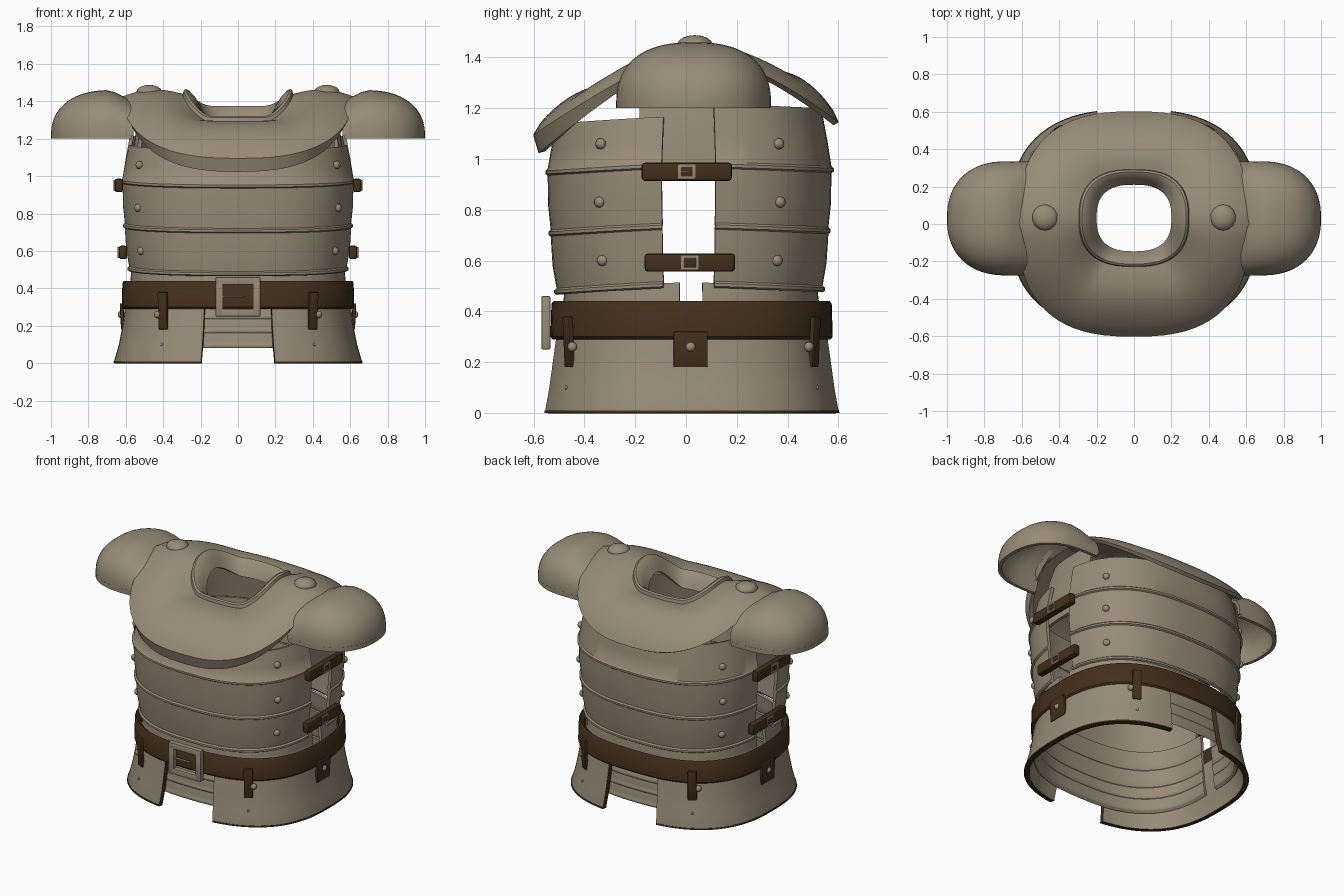
import bpy, bmesh, math
from mathutils import Matrix, Vector

cube = bpy.data.objects.get("Cube")
if cube:
    bpy.data.objects.remove(cube, do_unlink=True)

N = 2.6  # roundness of every body section


def material(name, color):
    m = bpy.data.materials.new(name)
    m.use_nodes = True
    m.diffuse_color = (*color, 1)
    m.node_tree.nodes["Principled BSDF"].inputs["Base Color"].default_value = (*color, 1)
    return m


METAL = material("dull tan metal", (0.315, 0.262, 0.186))
LEATHER = material("dark brown leather", (0.056, 0.029, 0.0115))


def spow(v, p):
    return math.copysign(abs(v) ** p, v)


def ring(t, a, b, cy):
    return a * spow(math.cos(t), 2 / N), cy + b * spow(math.sin(t), 2 / N)


def frame(t, z, a, b, cy, lean=0.0):
    """Matrix on a body section: local x sideways, y up, z outward."""
    x, y = ring(t, a, b, cy)
    n = Vector((spow(x / a, N - 1) / a, spow((y - cy) / b, N - 1) / b, 0)).normalized()
    side = Vector((0, 0, 1)).cross(n)
    m = Matrix((side, (0, 0, 1), n)).transposed().to_4x4()
    return Matrix.Translation((x, y, z)) @ m @ Matrix.Rotation(lean, 4, "X")


def finish(name, bm, mats, modifiers=(), angle=40):
    me = bpy.data.meshes.new(name)
    bm.to_mesh(me)
    bm.free()
    ob = bpy.data.objects.new(name, me)
    bpy.context.collection.objects.link(ob)
    for m in mats:
        me.materials.append(m)
    bpy.ops.object.select_all(action="DESELECT")
    ob.select_set(True)
    bpy.context.view_layer.objects.active = ob
    for kind, settings in modifiers:
        mod = ob.modifiers.new(kind.title(), kind)
        for key, value in settings.items():
            setattr(mod, key, value)
        bpy.ops.object.modifier_apply(modifier=mod.name)
    bpy.ops.object.shade_smooth_by_angle(angle=math.radians(angle))


def sheet(name, nu, nv, fn, closed=False, thick=0.02, mats=(METAL,), mirror=False):
    """Grid surface fn(u, v), thickened inward; a second material paints the rim."""
    bm = bmesh.new()
    cols = nu if closed else nu + 1
    rows = [[bm.verts.new(fn(i / nu, j)) for i in range(cols)] for j in range(nv)]
    for low, high in zip(rows, rows[1:]):
        for i in range(nu):
            k = (i + 1) % cols
            bm.faces.new((low[i], low[k], high[k], high[i]))
    mods = [("SOLIDIFY", dict(thickness=thick, offset=-1, material_offset_rim=len(mats) - 1))]
    if mirror:
        mods.append(("MIRROR", dict(use_axis=(True, False, False))))
    finish(name, bm, mats, mods)


def wall(name, rows, start, end, cy, sag=0.0, nu=40, **kw):
    """Curved wall; rows are (height, half width, half depth), angles in degrees."""
    def point(u, j):
        z, a, b = rows[j]
        t = math.radians(start + (end - start) * u)
        return (*ring(t, a, b, cy), z - sag * abs(math.sin(t)))
    sheet(name, nu, len(rows), point, **kw)


def lames(levels, depth, bead):
    """Stacked bands, each with a rolled bead along its lower edge."""
    rows = []
    for (z0, a0), (z1, a1) in zip(levels, levels[1:]):
        for dz, grow in ((0, 0), (0.006, bead), (0.018, bead), (0.026, 0)):
            rows.append((z0 + dz, a0 + grow, a0 + grow - depth))
        rows.append(((z0 + z1) / 2, (a0 + a1) / 2 + 0.004, (a0 + a1) / 2 + 0.004 - depth))
    z, a = levels[-1]
    return rows + [(z, a, a - depth)]


def boxes(name, parts, mat, bevel=0.006):
    """Parts are (matrix, size) pairs."""
    bm = bmesh.new()
    for m, size in parts:
        bmesh.ops.create_cube(bm, size=1, matrix=m @ Matrix.Diagonal((*size, 1)))
    finish(name, bm, (mat,), [("BEVEL", dict(width=bevel, segments=2))])


def rivets(name, places, radius, height):
    bm = bmesh.new()
    for m in places:
        bmesh.ops.create_uvsphere(bm, u_segments=14, v_segments=8, radius=1,
                                  matrix=m @ Matrix.Diagonal((radius, radius, height, 1)))
    finish(name, bm, (METAL,))


def buckle(name, m, w, h, bar, depth):
    parts = []
    for s in (1, -1):
        parts.append((m @ Matrix.Translation((s * (w - bar) / 2, 0, 0)), (bar, h, depth)))
        parts.append((m @ Matrix.Translation((0, s * (h - bar) / 2, 0)), (w, bar, depth)))
    parts.append((m @ Matrix.Translation((-w / 6, 0, 0)), (w * 0.6, bar / 4, depth / 2)))
    boxes(name, parts, METAL, bar / 5)


# Banded breastplate and backplate, open at the sides
bands = [(0.495, 0.585), (0.725, 0.608), (0.965, 0.62)]
wall("breastplate", lames(bands + [(1.17, 0.585)], 0.06, 0.009), 187, 353, 0.015, sag=0.03)
wall("backplate", lames(bands + [(1.22, 0.58)], 0.062, 0.009), 6.3, 173.7, 0.015, sag=0.02)

# Waist bands under the belt and skirt
waist = lames([(0.11, 0.6), (0.19, 0.592), (0.265, 0.586), (0.38, 0.576), (0.515, 0.568)], 0.07, 0.005)
wall("front_waist_bands", waist, 182.5, 357.5, 0.02, sag=0.03)
wall("back_waist_bands", waist, 2.5, 177.5, 0.02, sag=0.03)

# Side panels filling the armholes under the shoulders
wall("armhole_panel", [(0.92, 0.575, 0.5), (1.1, 0.565, 0.5), (1.25, 0.545, 0.48), (1.38, 0.5, 0.46)],
     -18, 18, 0.015, nu=12, mirror=True)

# Flared skirt, split front and back, with a leather rim and bottom trim
wall("skirt", [(0, 0.663, 0.588), (0.012, 0.662, 0.587), (0.1, 0.637, 0.571), (0.2, 0.617, 0.557),
               (0.32, 0.602, 0.54)], -78, 78, 0.023, thick=0.03, mats=(METAL, LEATHER), mirror=True)
wall("skirt_trim", [(0, 0.666, 0.591), (0.01, 0.665, 0.59)], -78, 78, 0.023, mats=(LEATHER,), mirror=True)

# Belt with its large buckle
wall("belt", [(0.29, 0.613, 0.548), (0.3, 0.622, 0.556), (0.43, 0.618, 0.552), (0.44, 0.61, 0.544)],
     0, 360, 0.022, nu=72, closed=True, thick=0.035, mats=(LEATHER,))
buckle("belt_buckle", frame(-math.pi / 2, 0.355, 0.62, 0.574, 0.022), 0.24, 0.21, 0.04, 0.035)


# Leather tabs hanging from the belt, each beside or under a rivet
def corners(a):
    return [math.radians(d) for d in (a, 180 - a, 180 + a, 360 - a)]


sides = (0, math.pi)
boxes("corner_tabs", [(frame(t, 0.28, 0.627, 0.56, 0.022, 0.05), (0.055, 0.2, 0.02))
                      for t in corners(56)], LEATHER)
boxes("side_tabs", [(frame(t, 0.25, 0.619, 0.55, 0.018, 0.05), (0.135, 0.14, 0.02)) for t in sides], LEATHER)
rivets("tab_rivets", [frame(t, 0.26, 0.625, 0.56, 0.018) for t in (*corners(52), *sides)], 0.02, 0.018)
rivets("skirt_rivets", [frame(t, 0.1, 0.637, 0.571, 0.023) for t in corners(56)], 0.008, 0.006)

# Rivets on the body bands
rivets("band_rivets", [frame(t, z, a, a - 0.061, 0.015) for t in corners(34)
                       for z, a in ((0.6, 0.6), (0.83, 0.618), (1.06, 0.61))], 0.022, 0.018)

# Side straps with small buckles
for z, x, y, label in ((0.95, 0.637, 0.003, "upper"), (0.592, 0.615, 0.015, "lower")):
    places = [frame(t, z, x, 0.56, y) for t in sides]
    boxes(label + "_side_straps", [(m, (0.355, 0.072, 0.045)) for m in places], LEATHER, 0.012)
    for m, side in zip(places, ("left", "right")):
        buckle(f"{label}_{side}_strap_buckle", m @ Matrix.Translation((0, 0, 0.022)), 0.07, 0.06, 0.012, 0.012)


# Shoulder cape, high over the shoulders, low on chest and back, curled under in front
def neck_height(t):
    s = math.sin(t)
    return 1.462 - (0.145 if s < 0 else 0.09) * min(1, abs(s) ** 1.5 / 0.82)


def cape_point(u, j):
    t, v = 2 * math.pi * u, max(0, j - 1) / 14
    s = math.sin(t)
    front = max(0, -s)
    edge = 1.425 - (0.39 * front ** 0.95 if s < 0 else 0.28 * s ** 1.25)
    curl = 0.965 if j == 0 else 1
    x, y = ring(t, (0.62 - 0.335 * v) * curl, (0.602 - 0.352 * v) * curl, 0.035 * v)
    if j == 0:
        return x, y, edge - 0.012
    edge += 0.06 * front
    rise = (0.03 + 0.02 * abs(s)) * math.sin(math.pi * v)
    return x, y, edge + (neck_height(t) - 0.025 - edge) * v ** 0.65 + rise


sheet("shoulder_cape", 72, 16, cape_point, closed=True, thick=0.028)

# Rolled collar dropping into the neck opening
COLLAR = [(0.298, 0.262, -0.035), (0.29, 0.257, -0.003), (0.278, 0.246, 0.004),
          (0.262, 0.232, -0.004), (0.232, 0.204, -0.035), (0.2, 0.178, -0.09)]


def collar_point(u, j):
    t = 2 * math.pi * u
    a, b, dz = COLLAR[j]
    return (*ring(t, a, b, 0.032), neck_height(t) + dz)


sheet("collar", 56, len(COLLAR), collar_point, closed=True, thick=0.015)


# Hollow domed shoulder guards
def guard_fall(x):
    return max(0, 1 - max(0, (x - 0.68) / 0.32) ** 2.3) ** (1 / 2.3)


def guard_point(u, j):
    x = 0.56 + 0.44 * math.sin(math.pi / 2 * j / 14)
    fall = max(0.03, guard_fall(x))
    t = math.pi * u
    y = 0.03 + 0.305 * fall * spow(math.cos(t), 0.82)
    top = 0.245 * fall - 0.06 * max(0, 0.68 - x) / 0.12
    return x, y, 1.215 + top * abs(math.sin(t)) ** 0.8


sheet("shoulder_guard", 32, 15, guard_point, thick=0.022, mirror=True)


# Upright lip along the open bottom of each shoulder guard
def lip_point(u, j):
    t = math.pi * (u - 0.5)
    x = 0.57 + 0.43 * max(0, math.cos(t)) ** 0.72
    return x, 0.03 + math.copysign(0.305 * guard_fall(x), t), 1.2 + 0.03 * j


sheet("shoulder_guard_lip", 40, 2, lip_point, thick=0.022, mirror=True)

# Large studs on top of the shoulders
rivets("shoulder_studs", [Matrix.Translation((s * 0.475, 0.035, 1.45)) for s in (1, -1)], 0.07, 0.038)
